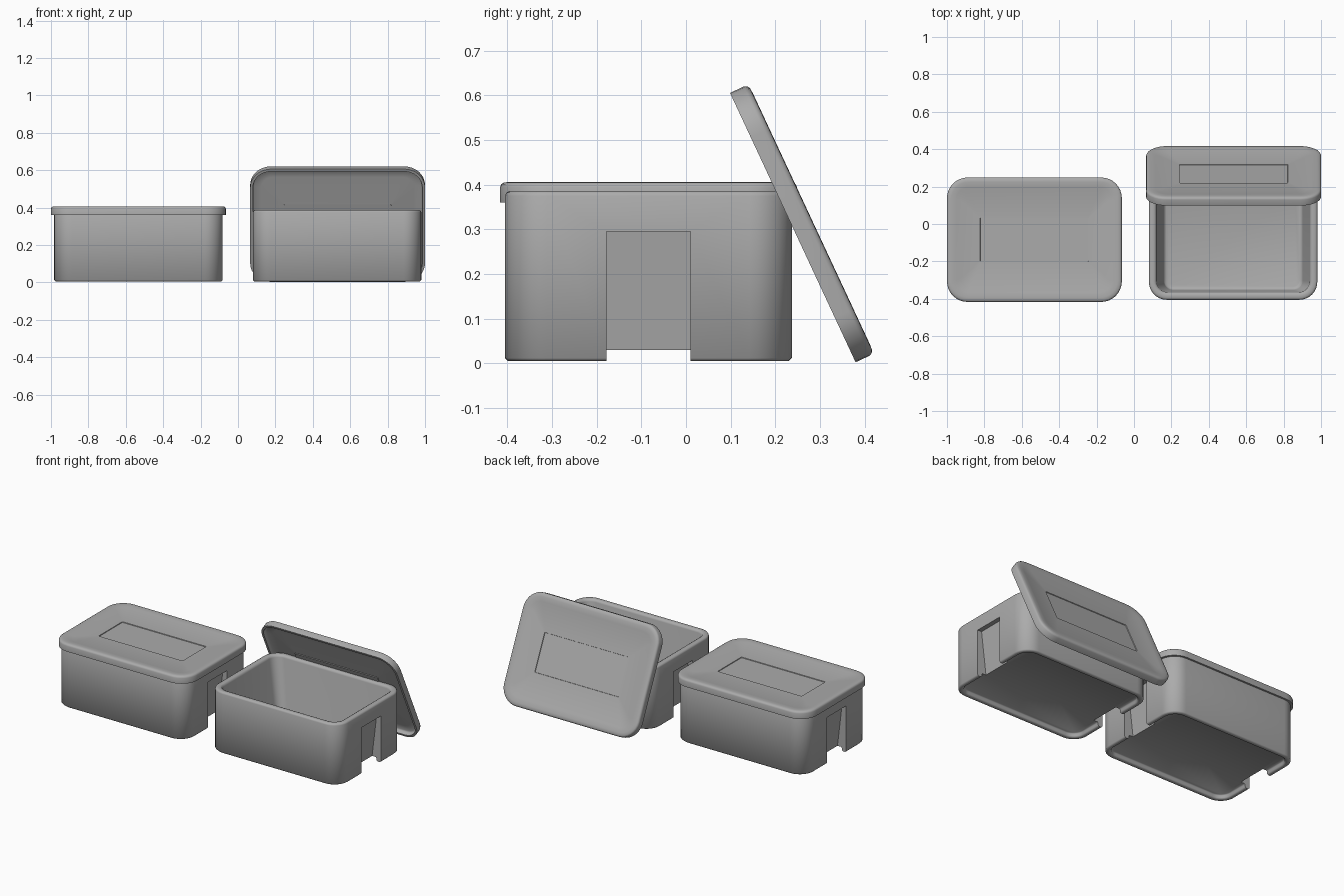
import bpy, bmesh, math
from mathutils import Vector

if "Cube" in bpy.data.objects:
    bpy.data.objects.remove(bpy.data.objects["Cube"])

SEG = 8  # segments per rounded corner

# Mid-grey plastic
grey = bpy.data.materials.new("grey_plastic")
grey.diffuse_color = (0.41, 0.41, 0.41, 1)
grey.use_nodes = True
grey.node_tree.nodes["Principled BSDF"].inputs["Base Color"].default_value = grey.diffuse_color


def ring(hx, hy, r, z):
    """Points of a rounded rectangle at height z."""
    pts = []
    for k, (sx, sy) in enumerate([(1, 1), (-1, 1), (-1, -1), (1, -1)]):
        for i in range(SEG + 1):
            a = math.radians(90 * k + 90 * i / SEG)
            pts.append((sx * (hx - r) + r * math.cos(a),
                        sy * (hy - r) + r * math.sin(a), z))
    return pts


def loft(name, rings):
    """Skin a list of (half x, half y, radius, z) rings, closed at both ends."""
    bm = bmesh.new()
    loops = [[bm.verts.new(p) for p in ring(*r)] for r in rings]
    n = len(loops[0])
    for a, b in zip(loops, loops[1:]):
        for i in range(n):
            j = (i + 1) % n
            bm.faces.new((a[i], a[j], b[j], b[i]))
    bm.faces.new(loops[0][::-1])
    bm.faces.new(loops[-1])
    bmesh.ops.recalc_face_normals(bm, faces=bm.faces)
    ob = finish(name, bm)
    ob.data.materials.append(grey)
    return ob


def finish(name, bm):
    me = bpy.data.meshes.new(name)
    bm.to_mesh(me)
    bm.free()
    ob = bpy.data.objects.new(name, me)
    bpy.context.collection.objects.link(ob)
    return ob


def select(ob):
    bpy.ops.object.select_all(action='DESELECT')
    ob.select_set(True)
    bpy.context.view_layer.objects.active = ob


def smooth(ob, angle):
    select(ob)
    bpy.ops.object.shade_smooth_by_angle(angle=math.radians(angle))


def duplicate(ob, name):
    new = ob.copy()
    new.name = name
    bpy.context.collection.objects.link(new)
    return new


# Box body: recessed underside, outer wall, rounded rim, tapered cavity
HX, HY = 0.45, 0.321
body = loft("left_box", [
    (HX - 0.036, HY - 0.036, 0.065, 0.03),
    (HX - 0.03, HY - 0.03, 0.07, 0.025),
    (HX - 0.03, HY - 0.03, 0.07, 0.012),
    (HX - 0.023, HY - 0.023, 0.075, 0.005),
    (HX - 0.007, HY - 0.007, 0.09, 0.005),
    (HX, HY, 0.095, 0.012),
    (HX, HY, 0.095, 0.375),
    (HX - 0.003, HY - 0.003, 0.093, 0.382),
    (HX - 0.01, HY - 0.01, 0.087, 0.386),
    (HX - 0.028, HY - 0.028, 0.07, 0.386),
    (HX - 0.036, HY - 0.036, 0.062, 0.382),
    (HX - 0.04, HY - 0.04, 0.06, 0.372),
    (HX - 0.078, HY - 0.052, 0.05, 0.06),
    (HX - 0.083, HY - 0.057, 0.047, 0.048),
    (HX - 0.095, HY - 0.069, 0.04, 0.043),
])

# Cutter for the grip notches in both ends, with a sloped back
bm = bmesh.new()
profile = [(0.6, -0.1), (0.6, 0.295), (0.422, 0.295), (0.39, 0.03), (0.39, -0.1)]
for s in (1, -1):
    f = bm.faces.new([bm.verts.new((s * x, -0.094, z)) for x, z in profile])
    ext = bmesh.ops.extrude_face_region(bm, geom=[f])
    moved = [v for v in ext["geom"] if isinstance(v, bmesh.types.BMVert)]
    bmesh.ops.translate(bm, vec=Vector((0, 0.188, 0)), verts=moved)
bmesh.ops.recalc_face_normals(bm, faces=bm.faces)
cutter = finish("notch_cutter", bm)
cutter.data.materials.append(grey)
cutter.hide_render = True
mod = body.modifiers.new("notches", 'BOOLEAN')
mod.operation = 'DIFFERENCE'
mod.solver = 'EXACT'
mod.object = cutter
select(body)
bpy.ops.object.modifier_apply(modifier=mod.name)
bpy.data.objects.remove(cutter)
smooth(body, 65)
body.location = (-0.5325, -0.084, 0)
right_box = duplicate(body, "right_box")
right_box.location.x = 0.53

# Lid: thin pan with skirt, rounded edge and sunken centre panel
LX, LY = 0.4675, 0.3325
lid = loft("left_lid", [
    (0.287, 0.114, 0.004, 0.018),
    (0.287, 0.114, 0.004, 0.022),
    (LX - 0.06, LY - 0.06, 0.06, 0.027),
    (LX - 0.022, LY - 0.022, 0.09, 0.027),
    (LX - 0.014, LY - 0.014, 0.097, 0.021),
    (LX - 0.014, LY - 0.014, 0.097, 0.0),
    (LX, LY, 0.11, 0.0),
    (LX, LY, 0.11, 0.034),
    (LX - 0.003, LY - 0.003, 0.108, 0.041),
    (LX - 0.009, LY - 0.009, 0.103, 0.045),
    (LX - 0.024, LY - 0.024, 0.09, 0.046),
    (LX - 0.05, LY - 0.05, 0.07, 0.044),
    (LX - 0.075, LY - 0.075, 0.05, 0.038),
    (0.29, 0.117, 0.004, 0.034),
    (0.289, 0.116, 0.004, 0.030),
])
smooth(lid, 65)
lid.location = (-0.5325, -0.084, 0.36)

# Second lid leaning against the back of the open box
right_lid = duplicate(lid, "right_lid")
right_lid.location = (0.5325, 0.239, 0.304)
right_lid.rotation_euler.x = math.radians(-65)
